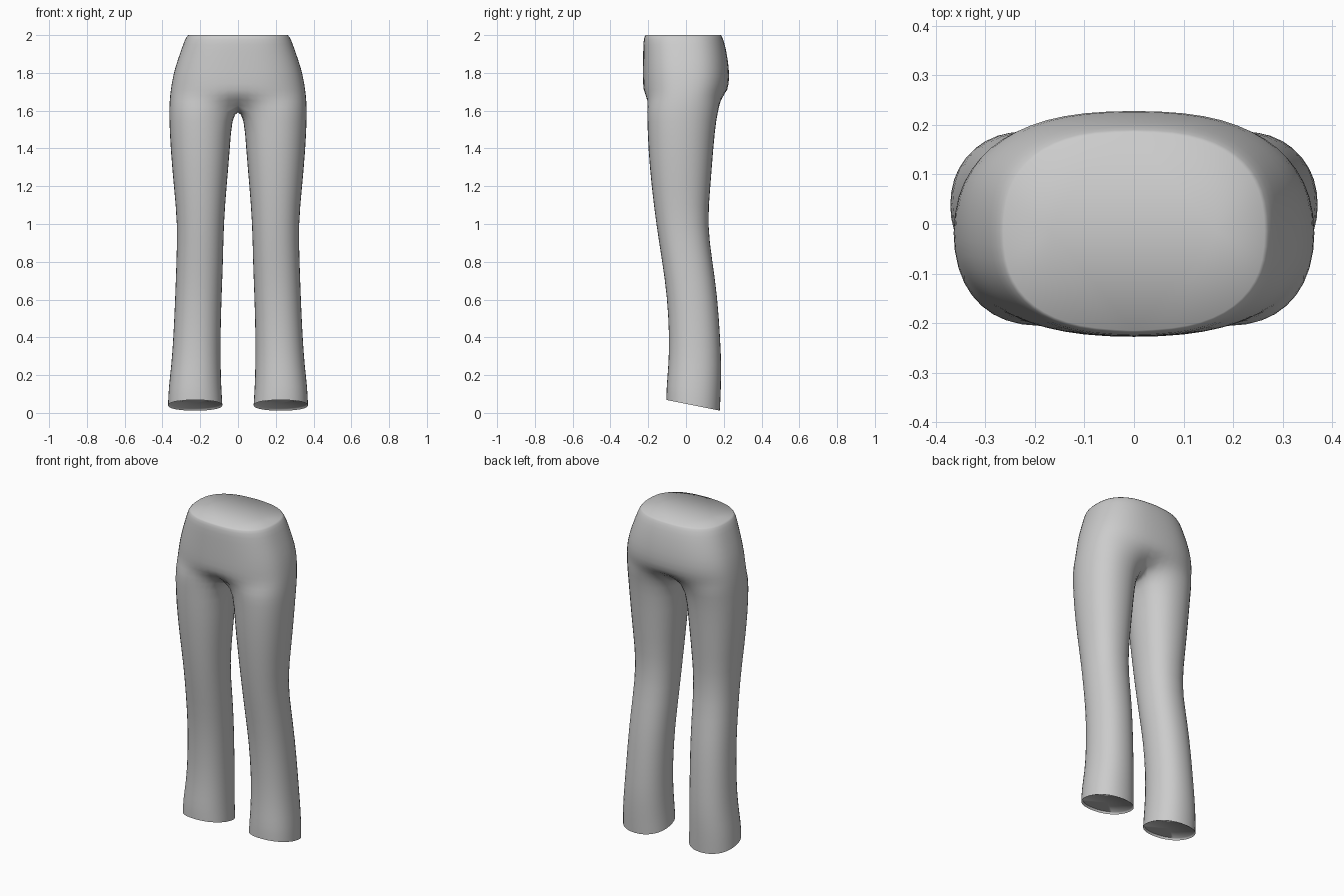
import bpy, bmesh, math

cube = bpy.data.objects.get("Cube")
if cube:
    bpy.data.objects.remove(cube)

# One plain fabric colour
fabric = bpy.data.materials.new("grey fabric")
fabric.use_nodes = True
GREY = (0.6, 0.6, 0.6, 1)
fabric.diffuse_color = GREY
fabric.node_tree.nodes["Principled BSDF"].inputs["Base Color"].default_value = GREY

OUTER = 15   # points from the front centre round the hip to the back centre
INNER = 3    # points along the inside of the leg

# Pelvis rings: height, half width, front y, back y
PELVIS = [
    (2.0, 0.265, -0.215, 0.185),
    (1.985, 0.28, -0.226, 0.197),
    (1.92, 0.303, -0.228, 0.215),
    (1.82, 0.338, -0.229, 0.23),
    (1.74, 0.354, -0.229, 0.23),
    (1.68, 0.362, -0.224, 0.212),
]
# Leg rings: height, inner x, outer x, front y, back y
CROTCH = (1.6, 0.0, 0.367, -0.21, 0.18)
LEG = [
    (1.56, 0.03, 0.367, -0.208, 0.163),
    (1.4, 0.04, 0.36, -0.203, 0.147),
    (1.2, 0.058, 0.342, -0.185, 0.132),
    (1.0, 0.074, 0.322, -0.16, 0.114),
    (0.8, 0.077, 0.328, -0.128, 0.142),
    (0.62, 0.085, 0.334, -0.102, 0.168),
    (0.4, 0.091, 0.344, -0.09, 0.183),
    (0.25, 0.09, 0.355, -0.095, 0.19),
    (0.13, 0.086, 0.37, -0.106, 0.187),
    (0.04, 0.08, 0.373, -0.106, 0.182),
]


def squircle(angle, power):
    """Point on a unit rounded box."""
    c, s = math.cos(angle), math.sin(angle)
    return (math.copysign(abs(c) ** (2 / power), c),
            math.copysign(abs(s) ** (2 / power), s))


def pelvis_ring(z, half, front, back):
    mid, depth = (front + back) / 2, (back - front) / 2
    ring = []
    for j in range(OUTER):
        u, v = squircle(math.pi * (j / (OUTER - 1) - 0.5), 2.5)
        x = 0 if j in (0, OUTER - 1) else half * u
        ring.append((x, mid + depth * v, z))
    return ring


def leg_ring(z, inner, outer, front, back, tilt=0):
    cx, rx = (inner + outer) / 2, (outer - inner) / 2
    cy, ry = (front + back) / 2, (back - front) / 2
    ring = []
    for j in range(OUTER + INNER):
        u, v = squircle(math.radians(20 * j - 140), 2.2)
        ring.append((cx + rx * u, cy + ry * v, z - tilt * ry * v))
    return ring


def crotch_ring():
    """Leg ring whose inner side is pulled onto the centre line."""
    ring = leg_ring(*CROTCH)
    for j, (x, y, z) in enumerate(ring):
        if j in (0, OUTER - 1):
            ring[j] = (0, y, z + 0.045)
        elif j >= OUTER:
            ring[j] = (0, y, z + 0.005)
        else:
            ring[j] = (x, y, z + 0.02)
    return ring


bm = bmesh.new()


def add(ring):
    return [bm.verts.new(p) for p in ring]


def bridge(a, b, closed):
    n = len(b) if closed else OUTER - 1
    for j in range(n):
        k = (j + 1) % len(b)
        bm.faces.new((a[j], b[j], b[k], a[k]))


# Left half: waist and hips
rings = [add(pelvis_ring(*row)) for row in PELVIS]
crotch = add(crotch_ring())
for a, b in zip(rings, rings[1:] + [crotch]):
    bridge(a, b, False)

# Left leg with a hem that drops towards the back
legs = [add(leg_ring(*row, tilt=0.2 if i == len(LEG) - 1 else 0.05 * (i == len(LEG) - 2)))
        for i, row in enumerate(LEG)]
for a, b in zip([crotch] + legs, legs):
    bridge(a, b, True)

# Closed waist, and a shallow recess inside the hem
bm.faces.new(rings[0])
hem = legs[-1]
cx = sum(v.co.x for v in hem) / len(hem)
cy = sum(v.co.y for v in hem) / len(hem)
lining = add([(cx + (v.co.x - cx) * 0.95, cy + (v.co.y - cy) * 0.95, v.co.z + 0.012)
              for v in hem])
bridge(hem, lining, True)
bm.faces.new(lining)
bmesh.ops.recalc_face_normals(bm, faces=bm.faces[:])

# Keep the waist rim and hem edges crisp
crease = bm.edges.layers.float.new("crease_edge")
for loop in (rings[0], hem, lining):
    members = set(loop)
    for e in bm.edges:
        if e.verts[0] in members and e.verts[1] in members:
            e[crease] = 1.0

mesh = bpy.data.meshes.new("trousers")
bm.to_mesh(mesh)
bm.free()
mesh.materials.append(fabric)
trousers = bpy.data.objects.new("trousers", mesh)
bpy.context.collection.objects.link(trousers)

bpy.ops.object.select_all(action="DESELECT")
trousers.select_set(True)
bpy.context.view_layer.objects.active = trousers
bpy.ops.object.shade_smooth_by_angle(angle=math.radians(65))

mirror = trousers.modifiers.new("mirror", "MIRROR")
mirror.use_clip = True
smooth = trousers.modifiers.new("smooth", "SUBSURF")
smooth.levels = smooth.render_levels = 1
